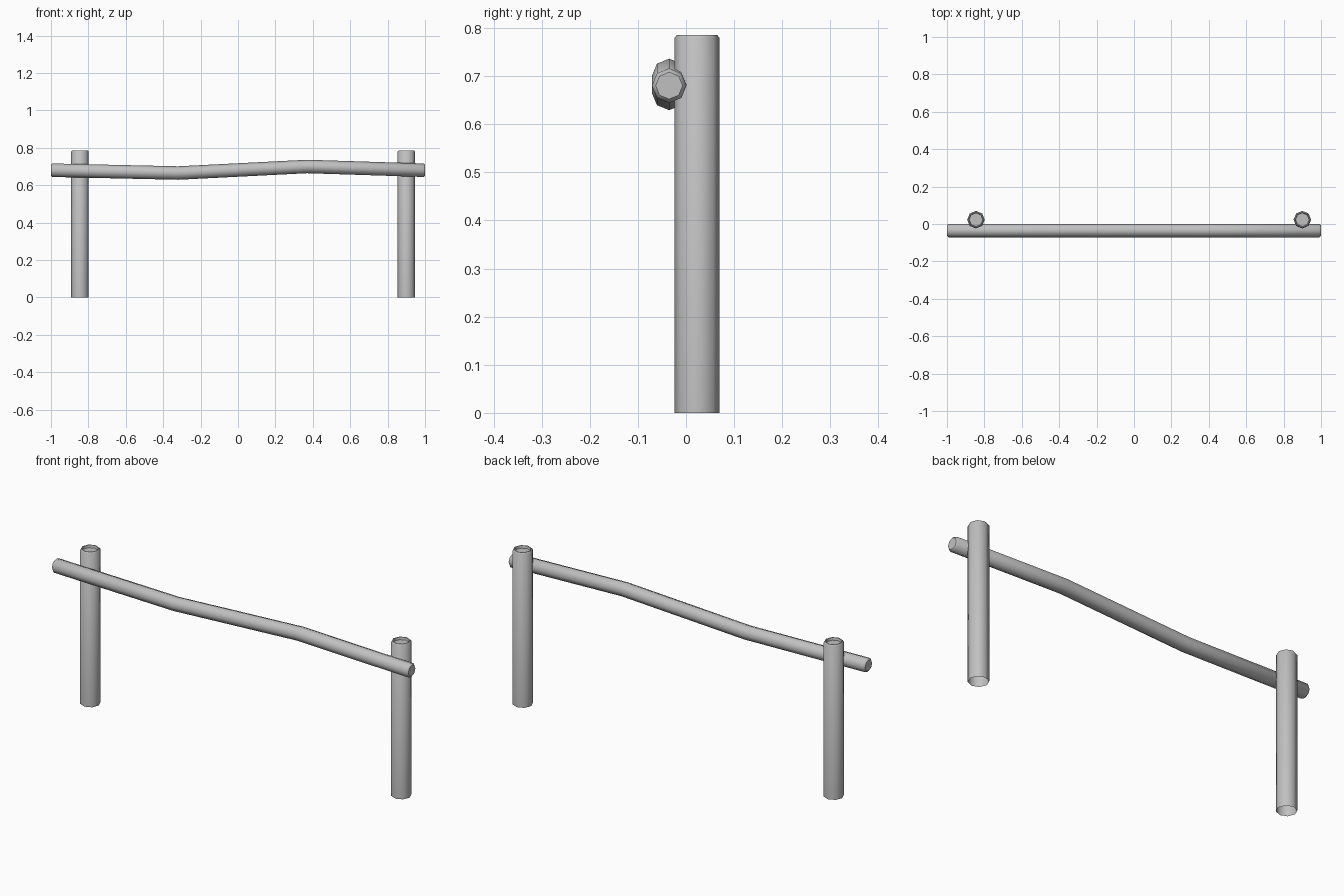
import bpy, bmesh, math
from mathutils import Vector

cube = bpy.data.objects.get("Cube")
if cube:
    bpy.data.objects.remove(cube, do_unlink=True)

GREY = (0.53, 0.53, 0.53, 1)
SIDES = 8

metal = bpy.data.materials.new("plain grey")
metal.diffuse_color = GREY
metal.use_nodes = True
metal.node_tree.nodes["Principled BSDF"].inputs["Base Color"].default_value = GREY


def tube(name, rings, u, v, cap_start=True):
    """Loft octagonal rings (centre, radius) lying in the plane of u and v."""
    bm = bmesh.new()
    loops = []
    for centre, radius in rings:
        loop = []
        for i in range(SIDES):
            a = math.tau * i / SIDES
            loop.append(bm.verts.new(Vector(centre) + radius * (math.cos(a) * u + math.sin(a) * v)))
        loops.append(loop)
    for a, b in zip(loops, loops[1:]):
        for i in range(SIDES):
            j = (i + 1) % SIDES
            bm.faces.new((a[i], a[j], b[j], b[i]))
    bm.faces.new(loops[-1])
    if cap_start:
        bm.faces.new(loops[0][::-1])
    mesh = bpy.data.meshes.new(name)
    bm.to_mesh(mesh)
    bm.free()
    mesh.materials.append(metal)
    obj = bpy.data.objects.new(name, mesh)
    bpy.context.collection.objects.link(obj)
    bpy.ops.object.select_all(action='DESELECT')
    obj.select_set(True)
    bpy.context.view_layer.objects.active = obj
    bpy.ops.object.shade_smooth_by_angle(angle=math.radians(46))
    return obj


X, Y, Z = Vector((1, 0, 0)), Vector((0, 1, 0)), Vector((0, 0, 1))

# Upright posts: open foot, chamfered rim and shallow recessed top
for name, x in (("right_post", -0.845), ("left_post", 0.9)):
    profile = [(0, 0.047), (0.779, 0.047), (0.785, 0.042), (0.785, 0.038), (0.772, 0.036)]
    tube(name, [((x, 0.023, z), r) for z, r in profile], X, Y, cap_start=False)

# Wavy handrail with chamfered ends, in front of the posts
path = [(-1, 0.68, 0.028), (-0.992, 0.68, 0.036), (-0.32, 0.665, 0.036),
        (0.37, 0.70, 0.036), (0.992, 0.68, 0.036), (1, 0.68, 0.028)]
tube("handrail", [((x, -0.035, z), r) for x, z, r in path], Y, Z)
